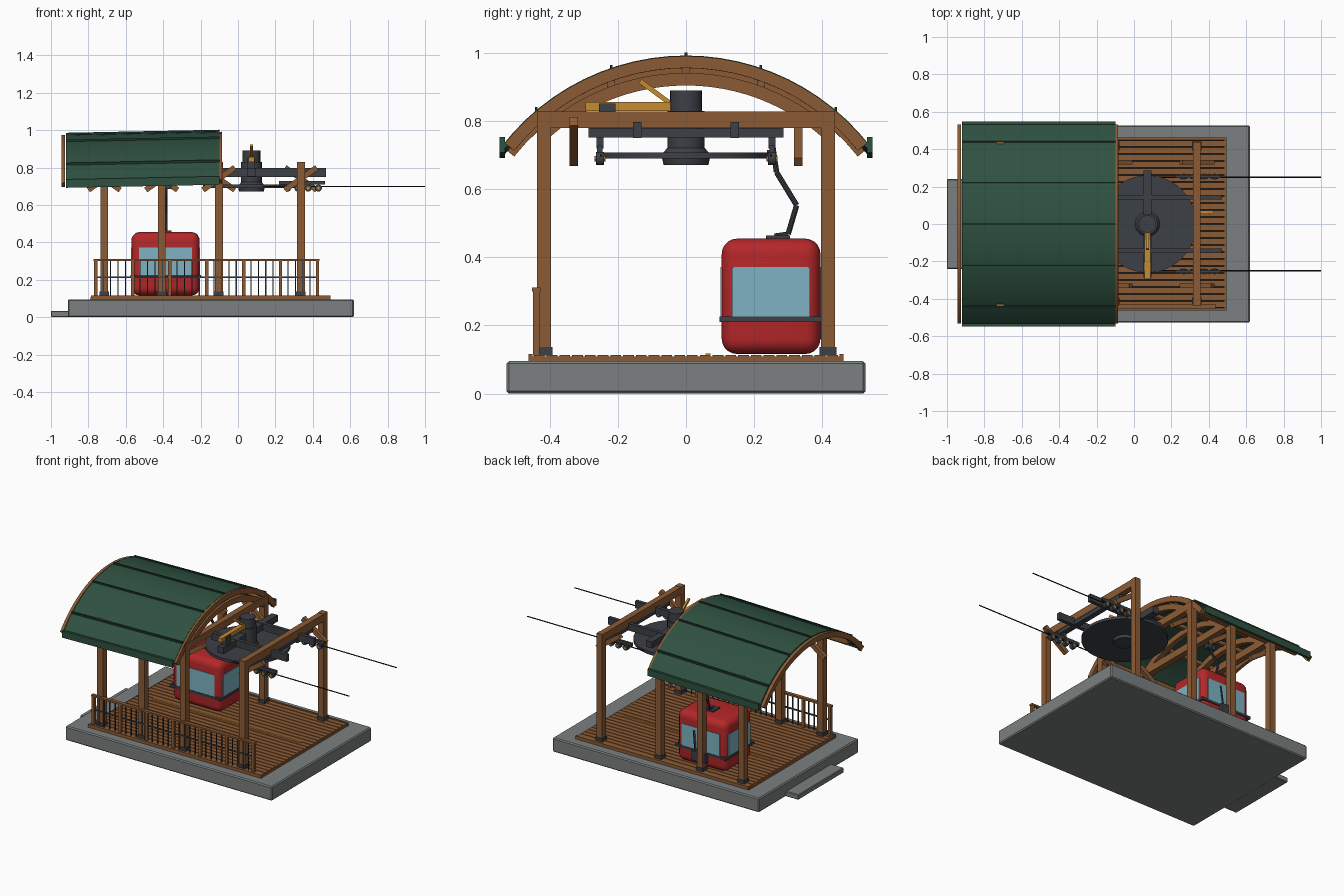
import bpy, bmesh, math
from mathutils import Vector, Matrix

if "Cube" in bpy.data.objects:
    bpy.data.objects.remove(bpy.data.objects["Cube"])


def colour(name, rgb):
    m = bpy.data.materials.new(name)
    m.diffuse_color = (*rgb, 1)
    m.use_nodes = True
    m.node_tree.nodes["Principled BSDF"].inputs["Base Color"].default_value = m.diffuse_color
    return m


WOOD = colour("timber", (0.26, 0.105, 0.035))
GREEN = colour("roof green", (0.028, 0.083, 0.052))
TRIM = colour("dark green trim", (0.012, 0.035, 0.025))
RED = colour("cabin red", (0.46, 0.02, 0.022))
GLASS = colour("window glass", (0.21, 0.45, 0.54))
STONE = colour("concrete", (0.20, 0.215, 0.215))
STEEL = colour("dark steel", (0.045, 0.05, 0.06))
YELLOW = colour("machine yellow", (0.56, 0.26, 0.03))
BLACK = colour("cable black", (0.01, 0.011, 0.012))


class Part:
    """Collects simple solids into one named object of one material."""

    def __init__(self, name, mat):
        self.name, self.mat, self.bm = name, mat, bmesh.new()

    def box(self, x0, x1, y0, y1, z0, z1, bevel=0, seg=1):
        t = bmesh.new()
        bmesh.ops.create_cube(t, size=1, matrix=Matrix.LocRotScale(
            ((x0 + x1) / 2, (y0 + y1) / 2, (z0 + z1) / 2), None, (x1 - x0, y1 - y0, z1 - z0)))
        if bevel:
            bmesh.ops.bevel(t, geom=t.edges[:], offset=bevel, segments=seg, profile=0.5, affect='EDGES')
        return self.merge(t)

    def merge(self, t):
        m = bpy.data.meshes.new("tmp")
        t.to_mesh(m)
        t.free()
        self.bm.from_mesh(m)
        bpy.data.meshes.remove(m)
        return self

    def beam(self, a, b, w, h):
        a, b = Vector(a), Vector(b)
        rot = (b - a).to_track_quat('Y', 'Z')
        bmesh.ops.create_cube(self.bm, size=1, matrix=Matrix.LocRotScale((a + b) / 2, rot, (w, (b - a).length, h)))
        return self

    def rod(self, a, b, r, r2=None, n=16):
        a, b = Vector(a), Vector(b)
        bmesh.ops.create_cone(self.bm, cap_ends=True, segments=n, radius1=r, radius2=r if r2 is None else r2,
                              depth=(b - a).length,
                              matrix=Matrix.LocRotScale((a + b) / 2, (b - a).to_track_quat('Z', 'Y'), None))
        return self

    def arch(self, x0, x1, r_out, r_in, y_end, n=24):
        """Barrel-arc strip extruded along x."""
        end = math.asin(y_end / r_out)
        rings = []
        for i in range(n + 1):
            t = -end + 2 * end * i / n
            rings.append([self.bm.verts.new((x, r * math.sin(t), ARC_Z + r * math.cos(t)))
                          for x, r in ((x0, r_in), (x1, r_in), (x1, r_out), (x0, r_out))])
        for p, q in zip(rings, rings[1:]):
            for k in range(4):
                self.bm.faces.new((p[k], p[(k + 1) % 4], q[(k + 1) % 4], q[k]))
        self.bm.faces.new(rings[0])
        self.bm.faces.new(rings[-1][::-1])
        return self

    def tilt(self):
        for v in self.bm.verts:
            v.co.z += 0.02 * (v.co.x + 0.5)
        return self

    def done(self, smooth=False):
        bmesh.ops.recalc_face_normals(self.bm, faces=self.bm.faces[:])
        me = bpy.data.meshes.new(self.name)
        self.bm.to_mesh(me)
        self.bm.free()
        me.materials.append(self.mat)
        o = bpy.data.objects.new(self.name, me)
        bpy.context.collection.objects.link(o)
        if smooth:
            bpy.context.view_layer.objects.active = o
            o.select_set(True)
            bpy.ops.object.shade_smooth_by_angle(angle=math.radians(35))
            o.select_set(False)
        return o


ARC_Z, ARC_R = 0.302, 0.683
POST_X = (-0.715, -0.408, -0.102, 0.336)
SIDES = (-1, 1)

# Foundation and entry step
Part("foundation", STONE).box(-0.91, 0.62, -0.527, 0.527, 0, 0.095, 0.007).done()
Part("entry_step", STONE).box(-1.0, -0.90, -0.24, 0.24, 0, 0.034, 0.004).done()

# Plank deck with rim and guide line
Part("deck_underlay", BLACK).box(-0.77, 0.485, -0.45, 0.45, 0.09, 0.104).done()
deck = Part("deck_planks", WOOD)
N = 24
step = 0.90 / N
for i in range(N):
    y = -0.45 + step * i
    deck.box(-0.78, 0.49, y + 0.003, y + step - 0.003, 0.096, 0.113)
for s in SIDES:
    deck.box(-0.785, 0.495, s * 0.457 - 0.006, s * 0.457 + 0.006, 0.092, 0.116)
for x in (-0.785, 0.488):
    deck.box(x - 0.004, x + 0.006, -0.46, 0.46, 0.092, 0.109)
deck.done()
Part("deck_guide_line", YELLOW).box(-0.68, 0.42, 0.058, 0.072, 0.110, 0.117).done()

# Timber frames: posts, steel shoes, tie beams and crossing braces
posts, shoes = Part("posts", WOOD), Part("post_shoes", STEEL)
ties, braces = Part("tie_beams", WOOD), Part("braces", WOOD)
for x in POST_X:
    for s in SIDES:
        y = s * 0.417
        posts.box(x - 0.021, x + 0.021, y - 0.021, y + 0.021, 0.112, 0.83)
        shoes.box(x - 0.025, x + 0.025, y - 0.025, y + 0.025, 0.112, 0.136)
        braces.beam((x - 0.085, s * 0.33, 0.74 + s * 0.06), (x + 0.085, s * 0.33, 0.74 - s * 0.06), 0.025, 0.03)
    ties.box(x - 0.02, x + 0.02, -0.437, 0.437, 0.78, 0.828)
for p in (posts, shoes, ties, braces):
    p.done()

# Roof shell, standing seams, eave boards, end arches and inner ribs
Part("roof_shell", GREEN).arch(-0.92, -0.10, ARC_R, ARC_R - 0.012, 0.54).tilt().done(True)
seams, eaves = Part("roof_seams", TRIM), Part("eave_boards", GREEN)
for y in (-0.44, -0.22, 0, 0.22, 0.44):
    t = math.asin(y / ARC_R)
    z = ARC_Z + ARC_R * math.cos(t)
    seams.box(-0.92, -0.10, y - 0.004, y + 0.004, z - 0.008, z + 0.009)
for s in SIDES:
    eaves.box(-0.92, -0.10, s * 0.54 - 0.008, s * 0.54 + 0.008, 0.70, 0.745)
seams.tilt().done()
eaves.tilt().done()
barge = Part("end_arches", WOOD)
for x in (-0.935, -0.096):
    barge.arch(x - 0.01, x + 0.01, ARC_R - 0.002, ARC_R - 0.037, 0.532)
barge.tilt().done(True)
ribs = Part("roof_ribs", WOOD)
for x in POST_X[:3]:
    ribs.arch(x - 0.017, x + 0.017, ARC_R - 0.043, ARC_R - 0.08, 0.42)
ribs.done(True)
plates = Part("wall_plates_and_purlins", WOOD)
for s in SIDES:
    plates.box(-0.92, -0.09, s * 0.417 - 0.017, s * 0.417 + 0.017, 0.775, 0.81)
    plates.box(-0.92, -0.10, s * 0.22 - 0.012, s * 0.22 + 0.012, 0.90, 0.925)
plates.box(-0.92, -0.10, -0.012, 0.012, 0.935, 0.96)
plates.done()

# Front railing
rail = Part("railing_timber", WOOD)
bars = Part("railing_bars", STEEL)
RX0, PITCH = -0.76, 0.1975
for i in range(7):
    x = RX0 + PITCH * i
    rail.box(x - 0.009, x + 0.009, -0.449, -0.431, 0.112, 0.305)
    if i < 6:
        for k in range(1, 5):
            bx = x + PITCH * k / 5
            bars.box(bx - 0.003, bx + 0.003, -0.443, -0.437, 0.112, 0.30)
rail.box(-0.772, 0.437, -0.452, -0.428, 0.30, 0.312).done()
bars.box(-0.76, 0.425, -0.444, -0.436, 0.208, 0.216).done()

# Drive wheel, hub and motor
WX = 0.072
wheel = Part("drive_wheel", STEEL)
wheel.rod((WX, 0, 0.69), (WX, 0, 0.708), 0.26, n=48)
wheel.rod((WX, 0, 0.672), (WX, 0, 0.69), 0.066, 0.07, 24)
wheel.rod((WX, 0, 0.708), (WX, 0, 0.722), 0.066, 0.055, 24)
wheel.rod((WX, 0, 0.72), (WX, 0, 0.83), 0.055, n=24)
wheel.rod((WX, 0, 0.82), (WX, 0, 0.89), 0.047, n=24)
wheel.done(True)

# Steel carrier frame
frame = Part("carrier_frame", STEEL)
for s in SIDES:
    frame.box(-0.09, 0.47, s * 0.143 - 0.012, s * 0.143 + 0.012, 0.75, 0.797)
frame.box(WX - 0.022, WX + 0.022, -0.287, 0.287, 0.752, 0.795)
frame.box(0.318, 0.354, -0.287, 0.287, 0.752, 0.779)
frame.done()

# Yellow brake arm with lever
brake = Part("brake_arm", YELLOW)
brake.box(WX - 0.015, WX + 0.015, -0.295, -0.045, 0.83, 0.857)
brake.beam((WX, -0.05, 0.855), (WX, -0.135, 0.918), 0.014, 0.014).done()
Part("brake_block", STEEL).box(WX - 0.02, WX + 0.02, -0.255, -0.207, 0.795, 0.852).done()

# Guide roller trains and haul cables
train, rollers = Part("roller_train", STEEL), Part("rollers", STEEL)
caps, cable = Part("roller_caps", YELLOW), Part("haul_cables", BLACK)
for s in SIDES:
    y = s * 0.253
    train.box(0.22, 0.465, y - 0.008, y + 0.008, 0.708, 0.728)
    train.box(0.325, 0.347, y - 0.01, y + 0.01, 0.72, 0.755)
    for x in (0.265, 0.32, 0.375, 0.43):
        rollers.rod((x, y - 0.012, 0.69), (x, y + 0.012, 0.69), 0.019)
        caps.rod((x, y - 0.016, 0.69), (x, y + 0.016, 0.69), 0.008, n=10)
    cable.rod((WX, s * 0.25, 0.699), (1.0, s * 0.25, 0.699), 0.0035, n=8)
train.done()
for p in (rollers, caps, cable):
    p.done(True)

# Cabin body, windows and bumper band
X0, X1, Y0, Y1 = -0.57, -0.205, 0.105, 0.395
Part("cabin_body", RED).box(X0, X1, Y0, Y1, 0.116, 0.455, 0.045, 5).done(True)
win = Part("cabin_windows", GLASS)
for y in (Y0, Y1):
    win.box(X0 + 0.042, X1 - 0.042, y - 0.003, y + 0.003, 0.222, 0.372)
for x in (X0, X1):
    win.box(x - 0.003, x + 0.003, Y0 + 0.03, Y1 - 0.03, 0.222, 0.372)
win.done()
band = Part("cabin_bumper", STEEL)
for y in (Y0, Y1):
    band.box(X0 - 0.005, X1 + 0.005, y - 0.006, y + 0.006, 0.21, 0.226)
for x in (X0, X1):
    band.box(x - 0.006, x + 0.006, Y0 - 0.005, Y1 + 0.005, 0.21, 0.226)
band.done()

# Ski rack on the rear of the cabin
rack = Part("ski_rack", STEEL).box(-0.44, -0.335, 0.395, 0.42, 0.16, 0.225)
for x in (-0.42, -0.355):
    rack.beam((x, 0.408, 0.22), (x + 0.015, 0.402, 0.35), 0.012, 0.006)
rack.done()

# Bent hanger and cable grip
CX = -0.385
hanger = Part("cabin_hanger", STEEL).box(CX - 0.03, CX + 0.03, 0.235, 0.305, 0.452, 0.464)
path = [(0.26, 0.462), (0.30, 0.468), (0.325, 0.553), (0.266, 0.65), (0.252, 0.745)]
for a, b in zip(path, path[1:]):
    hanger.rod((CX, *a), (CX, *b), 0.008, n=10)
hanger.box(CX - 0.03, CX + 0.03, 0.238, 0.264, 0.685, 0.715).done(True)
